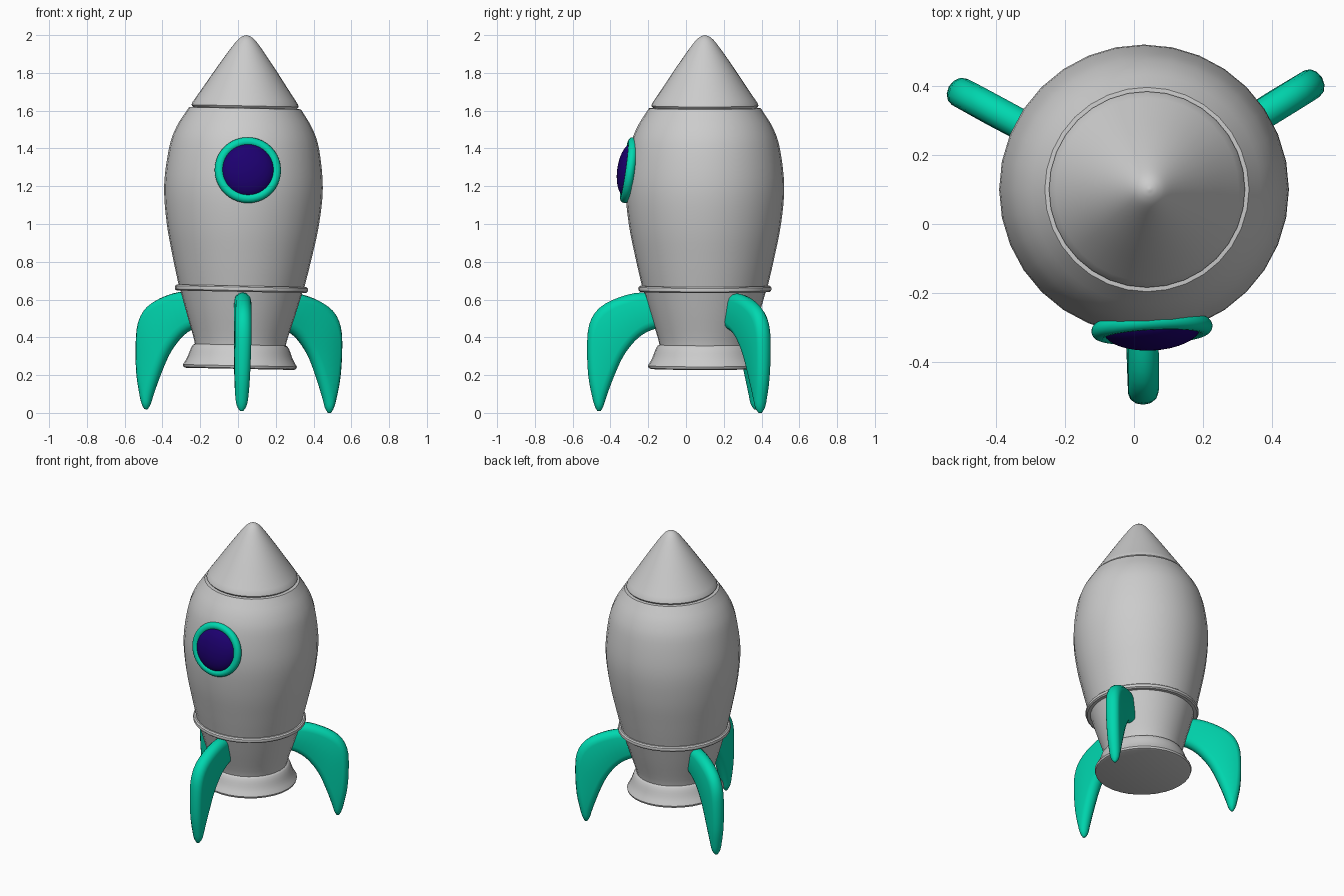
import bpy, bmesh, math
from mathutils import Matrix, Vector

if "Cube" in bpy.data.objects:
    bpy.data.objects.remove(bpy.data.objects["Cube"])

# The whole rocket leans very slightly toward +x
BASE = Matrix.Translation((0.005, 0.1, 0)) @ Matrix.Rotation(math.radians(1.15), 4, 'Y')


def material(name, color):
    m = bpy.data.materials.new(name)
    m.diffuse_color = color
    m.use_nodes = True
    m.node_tree.nodes["Principled BSDF"].inputs["Base Color"].default_value = m.diffuse_color
    return m


GREEN = material("green", (0.0, 0.68, 0.43, 1))
NAVY = material("navy", (0.012, 0.0, 0.16, 1))


def smooth(ob, angle=35):
    bpy.ops.object.select_all(action='DESELECT')
    ob.select_set(True)
    bpy.context.view_layer.objects.active = ob
    bpy.ops.object.shade_smooth_by_angle(angle=math.radians(angle))


def spline(pts, steps=4):
    """Catmull-Rom curve through the points."""
    p = [Vector(q) for q in pts]
    p = [2 * p[0] - p[1]] + p + [2 * p[-1] - p[-2]]
    out = []
    for a, b, c, d in zip(p, p[1:], p[2:], p[3:]):
        for i in range(steps):
            t = i / steps
            out.append(0.5 * (2 * b + (c - a) * t + (2 * a - 5 * b + 4 * c - d) * t * t
                              + (3 * b - a - 3 * c + d) * t ** 3))
    return [tuple(v) for v in out + [p[-2]]]


def loft(name, loops, matrix, mat=None):
    """Skin closed loops of equal length and cap both ends."""
    bm = bmesh.new()
    rings = [[bm.verts.new(co) for co in loop] for loop in loops]
    n = len(rings[0])
    for a, b in zip(rings, rings[1:]):
        for i in range(n):
            j = (i + 1) % n
            bm.faces.new((a[i], a[j], b[j], b[i]))
    bm.faces.new(rings[0][::-1])
    bm.faces.new(rings[-1])
    bmesh.ops.recalc_face_normals(bm, faces=bm.faces)
    me = bpy.data.meshes.new(name)
    bm.to_mesh(me)
    bm.free()
    ob = bpy.data.objects.new(name, me)
    bpy.context.collection.objects.link(ob)
    ob.matrix_world = matrix
    if mat:
        me.materials.append(mat)
    return ob


def lathe(name, profile, n=32):
    loops = [[(r * math.cos(2 * math.pi * i / n), r * math.sin(2 * math.pi * i / n), z)
              for i in range(n)] for r, z in profile]
    smooth(loft(name, loops, BASE))


# Body parts, as (radius, height) profiles
lathe("nozzle", [(0.285, 0.233), (0.298, 0.238)]
      + spline([(0.302, 0.25), (0.28, 0.288), (0.262, 0.335), (0.25, 0.356)], 3)
      + [(0.235, 0.363)])
lathe("skirt", spline([(0.238, 0.345), (0.25, 0.40), (0.29, 0.53), (0.325, 0.65)], 3))
lathe("collar", [(0.31, 0.641), (0.343, 0.641), (0.351, 0.648), (0.353, 0.657),
                 (0.351, 0.666), (0.343, 0.673), (0.31, 0.673)])
lathe("hull", spline([(0.328, 0.65), (0.365, 0.81), (0.403, 1.0), (0.42, 1.2), (0.397, 1.4),
                      (0.36, 1.51), (0.302, 1.604)]) + [(0.296, 1.613), (0.27, 1.615)])
lathe("nose_cone", [(0.26, 1.60), (0.278, 1.618), (0.284, 1.626)]
      + spline([(0.279, 1.64), (0.225, 1.72), (0.158, 1.82), (0.092, 1.915), (0.05, 1.97),
                (0.024, 1.992), (0.002, 2.0)]))

# Fin sections: outer edge (r, z), inner edge (r, z), half thickness
FIN = [(0.20, 0.615, 0.18, 0.46, 0.043), (0.33, 0.638, 0.28, 0.44, 0.044),
       (0.455, 0.612, 0.35, 0.40, 0.044), (0.56, 0.555, 0.405, 0.34, 0.044),
       (0.612, 0.47, 0.44, 0.285, 0.044), (0.624, 0.35, 0.47, 0.22, 0.043),
       (0.618, 0.20, 0.50, 0.145, 0.040), (0.598, 0.09, 0.525, 0.075, 0.034),
       (0.584, 0.038, 0.538, 0.034, 0.025), (0.570, 0.010, 0.553, 0.009, 0.008)]


def fin_loop(ro, zo, ri, zi, t):
    """Flat-sided section with round outer and inner edges."""
    o, i = Vector((ro, 0, zo)), Vector((ri, 0, zi))
    d = (o - i).normalized()
    cap = min(t, (o - i).length * 0.45)
    loop = []
    for centre, start in ((o - d * cap, -90), (i + d * cap, 90)):
        for k in range(7):
            a = math.radians(start + 30 * k)
            loop.append(centre + d * cap * math.cos(a) + Vector((0, t * math.sin(a), 0)))
    return loop


for name, angle in (("front_fin", -88.6), ("right_fin", 31.4), ("left_fin", 151.4)):
    fin = loft(name, [fin_loop(*s) for s in spline(FIN, 3)],
               BASE @ Matrix.Rotation(math.radians(angle), 4, 'Z'), GREEN)
    smooth(fin, 60)

# Round window: ring and domed glass
WINDOW = dict(location=(0.052, -0.303, 1.285), rotation=(math.radians(82), 0, math.radians(3)))
bpy.ops.mesh.primitive_torus_add(major_radius=0.151, minor_radius=0.025,
                                 major_segments=40, minor_segments=14, **WINDOW)
ring = bpy.context.object
ring.name = "window_ring"
ring.data.materials.append(GREEN)
smooth(ring, 60)
bpy.ops.mesh.primitive_uv_sphere_add(radius=1, segments=40, ring_count=20, **WINDOW)
glass = bpy.context.object
glass.name = "window_glass"
glass.scale = (0.142, 0.142, 0.061)
glass.data.materials.append(NAVY)
smooth(glass, 60)
